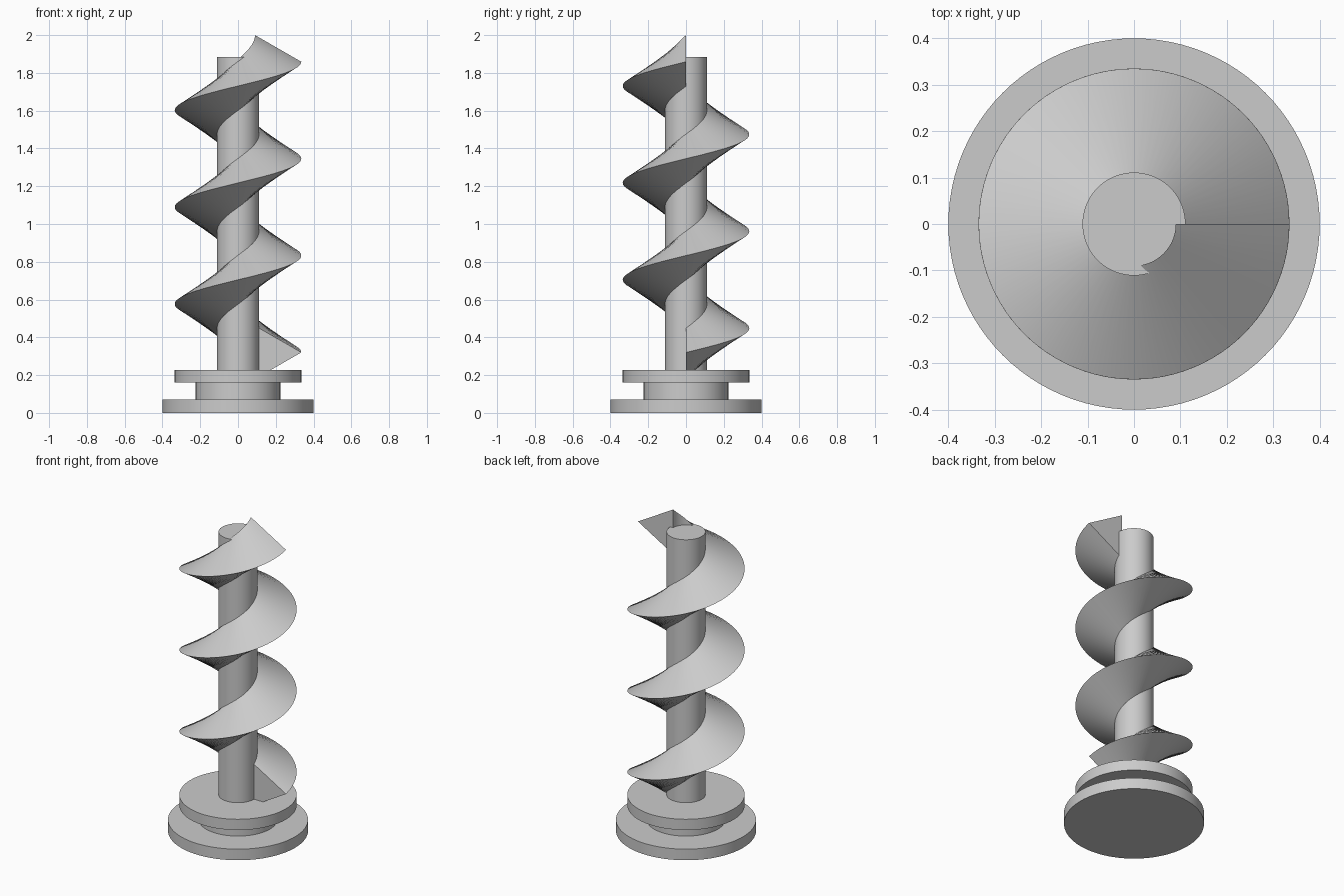
import bpy
import bmesh
from math import cos, sin, tau, radians

if "Cube" in bpy.data.objects:
    bpy.data.objects.remove(bpy.data.objects["Cube"])

# Single grey material
GREY = (0.6, 0.6, 0.6, 1.0)
grey = bpy.data.materials.new("plain_grey")
grey.use_nodes = True
grey.diffuse_color = GREY
grey.node_tree.nodes["Principled BSDF"].inputs["Base Color"].default_value = GREY


def finish(obj):
    """Assign the material and shade curved faces smooth."""
    obj.data.materials.append(grey)
    bpy.ops.object.select_all(action="DESELECT")
    obj.select_set(True)
    bpy.context.view_layer.objects.active = obj
    bpy.ops.object.shade_smooth_by_angle(angle=radians(30))


def disc(name, radius, bottom, top):
    bpy.ops.mesh.primitive_cylinder_add(
        vertices=96, radius=radius, depth=top - bottom,
        location=(0, 0, (bottom + top) / 2))
    obj = bpy.context.object
    obj.name = name
    finish(obj)


def helix(name, profile, start_z, pitch, turns, steps):
    """Sweep a closed (radius, height) profile up a helix, with capped ends."""
    bm = bmesh.new()
    rings = []
    for i in range(turns * steps + 1):
        a = tau * i / steps
        z = start_z + pitch * i / steps
        rings.append([bm.verts.new((r * cos(a), r * sin(a), z + h))
                      for r, h in profile])
    n = len(profile)
    for low, high in zip(rings, rings[1:]):
        for k in range(n):
            m = (k + 1) % n
            bm.faces.new((low[k], low[m], high[m], high[k]))
    bm.faces.new(rings[0])
    bm.faces.new(rings[-1])
    bmesh.ops.recalc_face_normals(bm, faces=bm.faces)
    mesh = bpy.data.meshes.new(name)
    bm.to_mesh(mesh)
    bm.free()
    obj = bpy.data.objects.new(name, mesh)
    bpy.context.collection.objects.link(obj)
    finish(obj)


# Stepped base and central shaft
disc("base_plate", 0.4, 0, 0.07)
disc("base_neck", 0.224, 0.07, 0.16)
disc("upper_plate", 0.335, 0.16, 0.228)
disc("shaft", 0.111, 0.228, 1.885)

# Triangular screw thread
helix("screw_thread", [(0.09, -0.141), (0.335, 0), (0.09, 0.141)],
      start_z=0.32, pitch=0.513, turns=3, steps=72)
